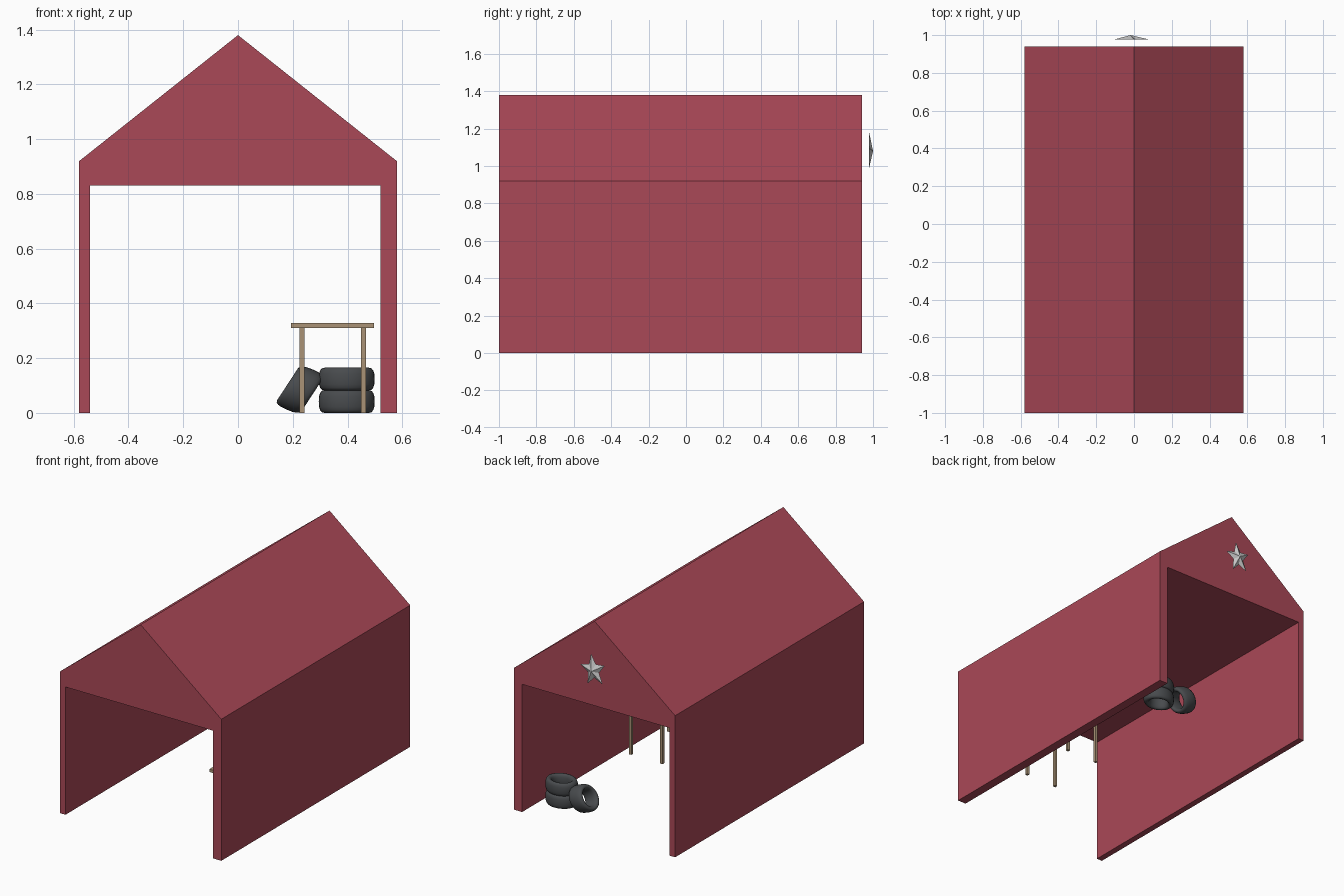
import bpy, bmesh, math
from mathutils import Matrix, Vector

if "Cube" in bpy.data.objects:
    bpy.data.objects.remove(bpy.data.objects["Cube"])


def material(name, rgb):
    m = bpy.data.materials.new(name)
    m.diffuse_color = (*rgb, 1)
    m.use_nodes = True
    m.node_tree.nodes["Principled BSDF"].inputs["Base Color"].default_value = m.diffuse_color
    return m


RED = material("barn_red", (0.40, 0.065, 0.095))
WOOD = material("wood", (0.40, 0.29, 0.18))
RUBBER = material("rubber", (0.065, 0.07, 0.075))


def finish(bm, name, mat=None):
    bmesh.ops.recalc_face_normals(bm, faces=bm.faces)
    me = bpy.data.meshes.new(name)
    bm.to_mesh(me)
    bm.free()
    ob = bpy.data.objects.new(name, me)
    bpy.context.collection.objects.link(ob)
    if mat:
        me.materials.append(mat)
    return ob


def box(name, x0, x1, y0, y1, z0, z1, mat):
    bm = bmesh.new()
    bmesh.ops.create_cube(bm, size=1)
    bmesh.ops.scale(bm, vec=(x1 - x0, y1 - y0, z1 - z0), verts=bm.verts)
    bmesh.ops.translate(bm, vec=((x0 + x1) / 2, (y0 + y1) / 2, (z0 + z1) / 2), verts=bm.verts)
    return finish(bm, name, mat)


# Barn shell: gabled profile with an open passage, extruded front to back
profile = [(-0.58, 0), (-0.54, 0), (-0.54, 0.83), (0.52, 0.83), (0.52, 0),
           (0.58, 0), (0.58, 0.92), (0, 1.38), (-0.58, 0.92)]
bm = bmesh.new()
face = bm.faces.new([bm.verts.new((x, -1, z)) for x, z in profile])
ext = bmesh.ops.extrude_face_region(bm, geom=[face], use_keep_orig=True)
bmesh.ops.translate(bm, vec=(0, 1.94, 0),
                    verts=[g for g in ext["geom"] if isinstance(g, bmesh.types.BMVert)])
finish(bm, "barn_shell", RED)

# Star ornament: faceted five-pointed star on the back gable
bm = bmesh.new()
rim = []
for i in range(10):
    a = math.radians(36 * i + 10)
    r = 0.107 if i % 2 == 0 else 0.048
    rim.append(bm.verts.new((-0.018 + 0.87 * r * math.sin(a), 0.978, 1.08 + r * math.cos(a))))
bm.faces.new(rim)
tip = bm.verts.new((-0.018, 1.0, 1.08))
for i in range(10):
    bm.faces.new((rim[i], rim[(i + 1) % 10], tip))
finish(bm, "star_ornament")

# Workbench: thin top on four square legs
box("table_top", 0.193, 0.497, -0.57, 0.0, 0.31, 0.328, WOOD)
for side, x in (("left", 0.234), ("right", 0.458)):
    for end, y in (("front", -0.48), ("back", -0.09)):
        box(f"table_leg_{end}_{side}", x - 0.009, x + 0.009, y - 0.009, y + 0.009, 0, 0.31, WOOD)


# Tyres: rounded cross-section revolved into a ring, slightly wide in x
def tyre(name, centre, lean=0):
    bm = bmesh.new()
    seg, n = 32, 16
    rings = []
    for i in range(seg):
        a = 2 * math.pi * i / seg
        ring = []
        for j in range(n):
            t = 2 * math.pi * j / n
            c, s = math.cos(t), math.sin(t)
            r = 0.066 + 0.017 * math.copysign(abs(c) ** 0.8, c)
            z = 0.0415 * math.copysign(abs(s) ** 0.8, s)
            ring.append(bm.verts.new((r * math.cos(a), r * math.sin(a), z)))
        rings.append(ring)
    for i in range(seg):
        p, q = rings[i], rings[(i + 1) % seg]
        for j in range(n):
            k = (j + 1) % n
            bm.faces.new((p[j], q[j], q[k], p[k]))
    m = (Matrix.Translation(Vector(centre)) @ Matrix.Diagonal((1.23, 1, 1, 1))
         @ Matrix.Rotation(math.radians(-lean), 4, 'Y'))
    bm.transform(m)
    ob = finish(bm, name, RUBBER)
    for p in ob.data.polygons:
        p.use_smooth = True


tyre("tyre_bottom", (0.397, 0.71, 0.0415))
tyre("tyre_top", (0.397, 0.71, 0.1235))
tyre("tyre_leaning", (0.226, 0.725, 0.085), 62)
